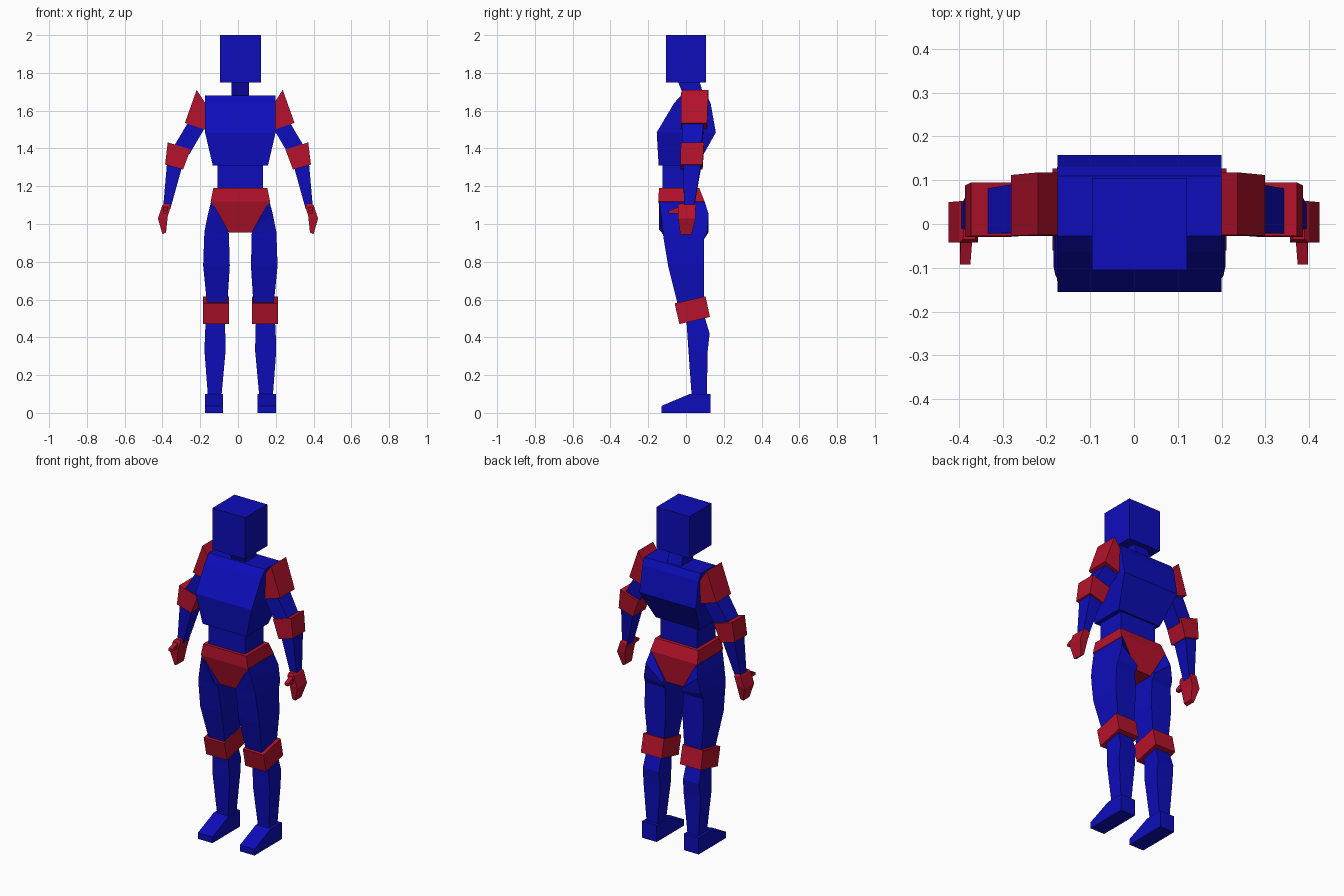
import bpy, bmesh, math

CX = 0.0125  # body centre line


def material(name, rgb):
    m = bpy.data.materials.new(name)
    m.diffuse_color = (*rgb, 1)
    return m


BLUE = material("deep_blue", (0.004, 0.004, 0.5))
RED = material("crimson", (0.46, 0.006, 0.025))


def loft(name, rings, mat, cx=CX, sign=1):
    """Skin a stack of four-sided rings: (x_a, z_a, x_b, z_b, y_front, y_back)."""
    bm = bmesh.new()
    loops = []
    for xa, za, xb, zb, y0, y1 in rings:
        pts = ((xa, y0, za), (xb, y0, zb), (xb, y1, zb), (xa, y1, za))
        loops.append([bm.verts.new((cx + sign * x, y, z)) for x, y, z in pts])
    for lo, hi in zip(loops, loops[1:]):
        for i in range(4):
            j = (i + 1) % 4
            bm.faces.new((lo[i], lo[j], hi[j], hi[i]))
    bm.faces.new(loops[0])
    bm.faces.new(loops[-1])
    bmesh.ops.recalc_face_normals(bm, faces=bm.faces)
    me = bpy.data.meshes.new(name)
    bm.to_mesh(me)
    bm.free()
    me.materials.append(mat)
    ob = bpy.data.objects.new(name, me)
    bpy.context.collection.objects.link(ob)
    return ob


def body(name, levels, mat):
    """Central part from (z, half_width, y_front, y_back) levels."""
    return loft(name, [(-h, z, h, z, y0, y1) for z, h, y0, y1 in levels], mat)


def pair(name, rings, mat, cx=CX):
    """Left and right copies; ring a is the inner side, b the outer side."""
    for side, sign in (("left", 1), ("right", -1)):
        loft(side + "_" + name, rings, mat, cx, sign)


# Head, neck and torso
body("head", [(1.75, 0.109, -0.105, 0.105), (2.0, 0.109, -0.105, 0.105)], BLUE)
body("neck", [(1.66, 0.047, -0.005, 0.1), (1.76, 0.047, -0.045, 0.07)], BLUE)
body("chest", [(1.31, 0.146, -0.145, 0.06), (1.485, 0.187, -0.155, 0.158),
               (1.64, 0.187, -0.063, 0.13), (1.68, 0.187, -0.027, 0.11)], BLUE)
body("waist", [(1.17, 0.121, -0.125, 0.05), (1.33, 0.121, -0.125, 0.05)], BLUE)
body("pelvis", [(0.955, 0.06, -0.105, 0.085), (1.12, 0.157, -0.147, 0.098),
                (1.19, 0.143, -0.143, 0.07)], RED)

# Legs
pair("thigh", [(0.07, 0.56, 0.175, 0.56, -0.04, 0.095),
               (0.056, 0.78, 0.197, 0.78, -0.095, 0.095),
               (0.06, 0.92, 0.192, 0.92, -0.118, 0.096),
               (0.06, 0.945, 0.19, 0.96, -0.122, 0.112),
               (0.063, 0.96, 0.172, 1.05, -0.132, 0.12),
               (0.067, 0.97, 0.153, 1.125, -0.143, 0.097)], BLUE)
pair("shin", [(0.1, 0.09, 0.172, 0.09, 0.03, 0.11),
              (0.078, 0.33, 0.19, 0.33, 0.013, 0.115),
              (0.08, 0.42, 0.187, 0.42, 0.007, 0.125),
              (0.083, 0.52, 0.182, 0.52, 0.0, 0.095)], BLUE)

# Knee bands and feet are side profiles extruded across x
def side_profile(name, profile, x0, x1, mat):
    for side, sign in (("left", 1), ("right", -1)):
        bm = bmesh.new()
        a, b = ([bm.verts.new((CX + sign * x, y, z)) for y, z in profile] for x in (x0, x1))
        n = len(profile)
        for i in range(n):
            j = (i + 1) % n
            bm.faces.new((a[i], a[j], b[j], b[i]))
        bm.faces.new(a)
        bm.faces.new(b)
        bmesh.ops.recalc_face_normals(bm, faces=bm.faces)
        me = bpy.data.meshes.new(side + "_" + name)
        bm.to_mesh(me)
        bm.free()
        me.materials.append(mat)
        bpy.context.collection.objects.link(bpy.data.objects.new(me.name, me))


side_profile("knee_band", [(-0.06, 0.58), (0.103, 0.617), (0.127, 0.508), (-0.035, 0.47)],
             0.061, 0.199, RED)
side_profile("foot", [(-0.13, 0), (-0.13, 0.037), (0.02, 0.1), (0.13, 0.1), (0.13, 0)],
             0.091, 0.188, BLUE)

# Arms: slightly wider spread, so their centre drifts back to x = 0
pair("shoulder_pad", [(0.185, 1.5, 0.29, 1.535, -0.027, 0.112),
                      (0.182, 1.64, 0.228, 1.71, -0.025, 0.118)], RED, 0.009)
pair("upper_arm", [(0.262, 1.37, 0.345, 1.41, -0.022, 0.08),
                   (0.18, 1.51, 0.262, 1.55, -0.02, 0.095)], BLUE, 0.005)
pair("elbow_band", [(0.291, 1.288, 0.386, 1.315, -0.03, 0.088),
                    (0.251, 1.395, 0.372, 1.432, -0.027, 0.095)], RED, 0.0)
pair("forearm", [(0.358, 1.08, 0.396, 1.09, -0.01, 0.042),
                 (0.297, 1.3, 0.376, 1.32, -0.015, 0.08)], BLUE, 0.0)
pair("hand", [(0.381, 0.955, 0.4, 0.945, -0.03, 0.03),
              (0.372, 1.04, 0.424, 1.03, -0.042, 0.05),
              (0.357, 1.09, 0.4, 1.1, -0.042, 0.052),
              (0.362, 1.108, 0.39, 1.108, -0.035, 0.045)], RED, 0.0)
pair("thumb", [(0.376, 1.055, 0.398, 1.055, -0.092, -0.025),
               (0.374, 1.07, 0.398, 1.07, -0.092, -0.025),
               (0.37, 1.09, 0.396, 1.09, -0.04, -0.025)], RED, 0.0)
